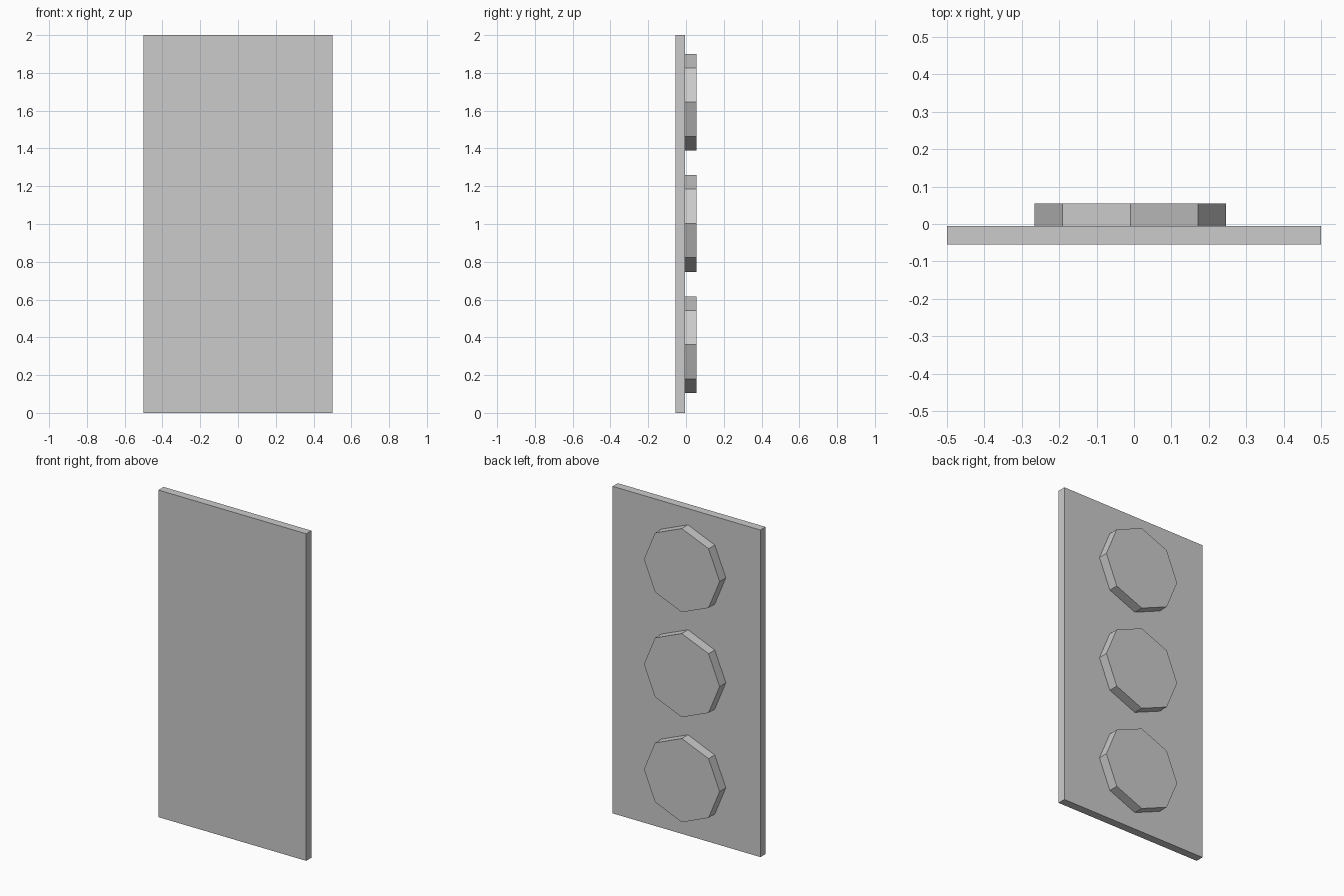
import bpy
from math import pi

if "Cube" in bpy.data.objects:
    bpy.data.objects.remove(bpy.data.objects["Cube"])

# Upright flat panel
bpy.ops.mesh.primitive_cube_add(size=1, location=(0, -0.03, 1))
panel = bpy.context.object
panel.name = "panel"
panel.scale = (1, 0.05, 2)

# Three octagonal discs on the back face, a corner pointing straight up
for i, name in enumerate(("lower_disc", "middle_disc", "upper_disc")):
    bpy.ops.mesh.primitive_cylinder_add(
        vertices=8, radius=0.256, depth=0.06,
        location=(-0.01, 0.025, 0.361 + i * 0.642), rotation=(pi / 2, 0, 0))
    bpy.context.object.name = name
